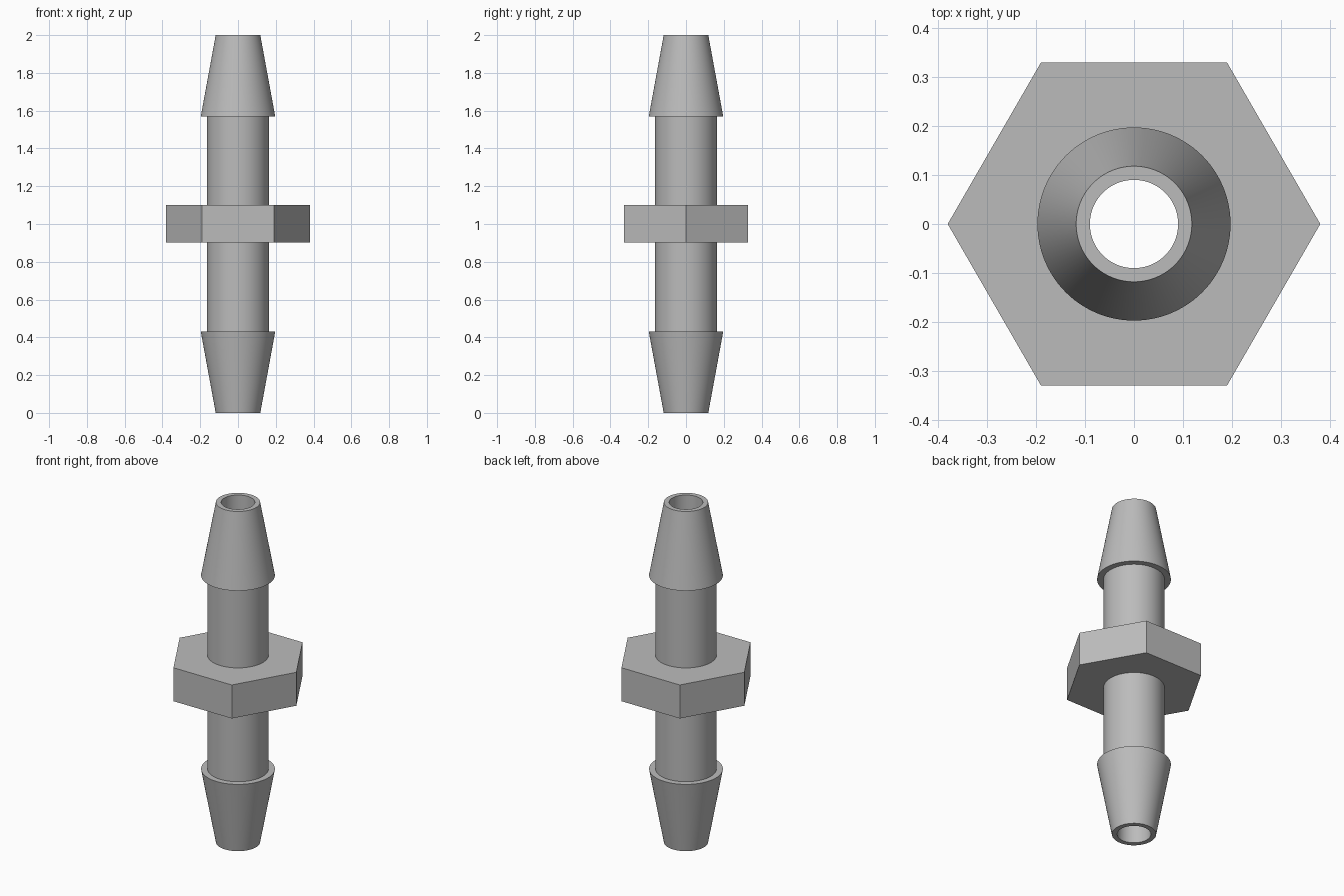
import bpy
import bmesh
from math import cos, sin, tau, radians

if "Cube" in bpy.data.objects:
    bpy.data.objects.remove(bpy.data.objects["Cube"])

SEGMENTS = 96
BORE, TIP, SHANK, BARB = 0.09, 0.118, 0.163, 0.197
HEX_CORNER, HEX_BOTTOM, HEX_TOP = 0.38, 0.903, 1.1
HEIGHT, BARB_HEIGHT = 2.0, 0.43

grey = bpy.data.materials.new("grey plastic")
grey.use_nodes = True
colour = (0.5, 0.5, 0.5, 1)
grey.diffuse_color = colour
grey.node_tree.nodes["Principled BSDF"].inputs["Base Color"].default_value = colour


def finish(name, bm):
    bmesh.ops.recalc_face_normals(bm, faces=bm.faces)
    mesh = bpy.data.meshes.new(name)
    bm.to_mesh(mesh)
    bm.free()
    mesh.materials.append(grey)
    obj = bpy.data.objects.new(name, mesh)
    bpy.context.collection.objects.link(obj)
    bpy.ops.object.select_all(action='DESELECT')
    obj.select_set(True)
    bpy.context.view_layer.objects.active = obj
    bpy.ops.object.shade_smooth_by_angle(angle=radians(25))
    return obj


def ring(bm, radius, z, count):
    return [bm.verts.new((radius * cos(tau * i / count), radius * sin(tau * i / count), z))
            for i in range(count)]


def bridge(bm, a, b):
    for i in range(len(a)):
        j = (i + 1) % len(a)
        bm.faces.new((a[i], a[j], b[j], b[i]))


# Hollow tube with a tapered barb at each end, turned from a closed profile
lower = [(BORE, 0), (TIP, 0), (BARB, BARB_HEIGHT), (SHANK, BARB_HEIGHT)]
profile = lower + [(r, HEIGHT - z) for r, z in reversed(lower)]
bm = bmesh.new()
rings = [ring(bm, r, z, SEGMENTS) for r, z in profile]
for k in range(len(rings)):
    bridge(bm, rings[k], rings[(k + 1) % len(rings)])
finish("barbed_tube", bm)

# Hexagonal collar around the middle, open where the tube passes through
bm = bmesh.new()
loops = []
for z in (HEX_BOTTOM, HEX_TOP):
    outer = ring(bm, HEX_CORNER, z, 6)
    inner = ring(bm, SHANK, z, SEGMENTS)
    step = SEGMENTS // 6
    for i in range(6):
        arc = [inner[(i * step + k) % SEGMENTS] for k in range(step + 1)]
        bm.faces.new([outer[i], outer[(i + 1) % 6]] + arc[::-1])
    loops.append((outer, inner))
bridge(bm, loops[0][0], loops[1][0])
bridge(bm, loops[0][1], loops[1][1])
finish("hex_collar", bm)
